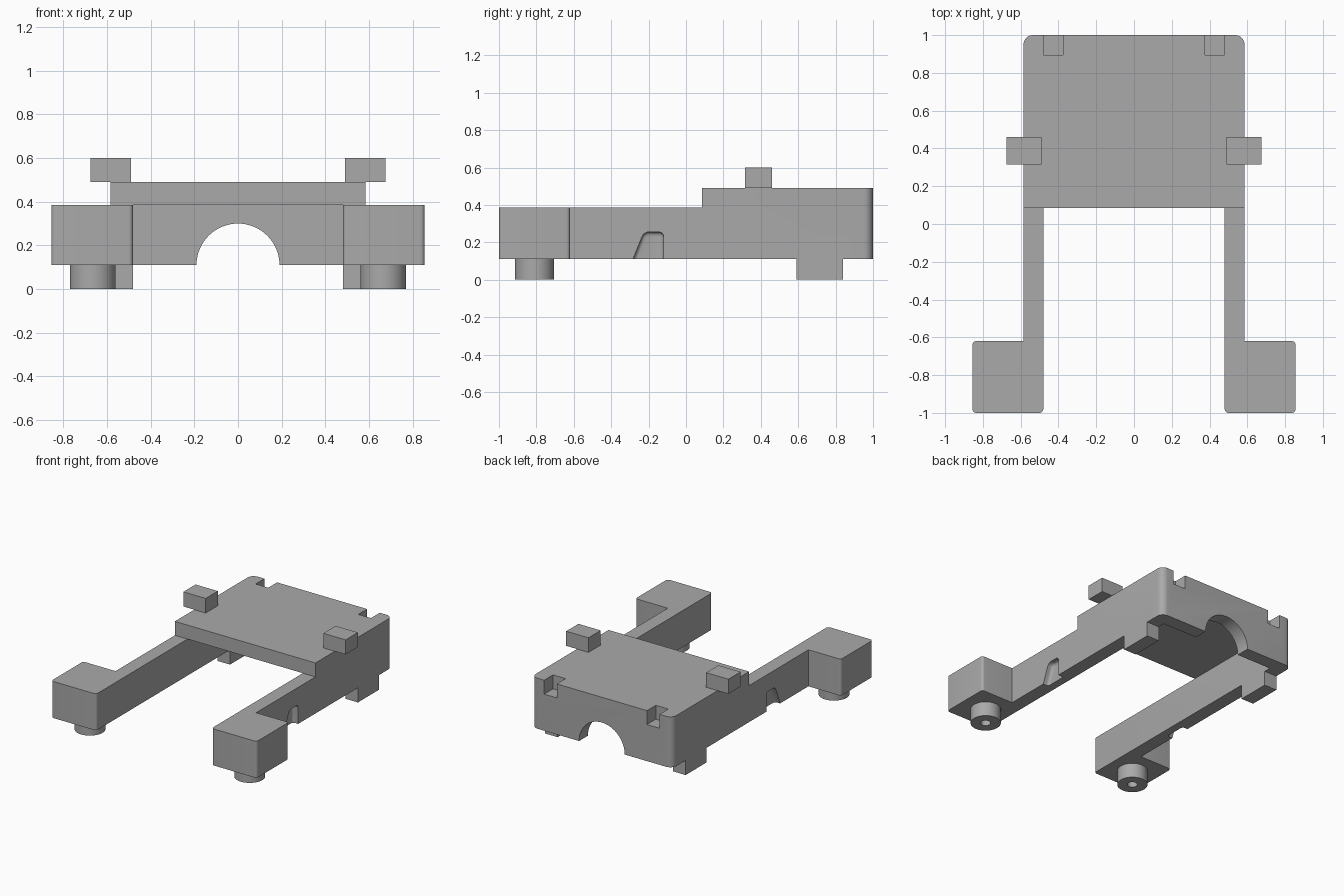
import bpy
import bmesh
from mathutils import Vector

cube = bpy.data.objects.get("Cube")
if cube:
    bpy.data.objects.remove(cube, do_unlink=True)

grey = bpy.data.materials.new("plain_grey")
grey.use_nodes = True
COLOUR = (0.4, 0.4, 0.4, 1)
grey.diffuse_color = COLOUR
grey.node_tree.nodes["Principled BSDF"].inputs["Base Color"].default_value = COLOUR

# Shared levels and plan lines
UNDER, DECK, TOP = 0.11, 0.385, 0.49
INNER, OUTER, REAR = 0.48, 0.585, 0.895


def finish(name, bm):
    bmesh.ops.recalc_face_normals(bm, faces=bm.faces)
    mesh = bpy.data.meshes.new(name)
    bm.to_mesh(mesh)
    bm.free()
    mesh.materials.append(grey)
    obj = bpy.data.objects.new(name, mesh)
    bpy.context.collection.objects.link(obj)
    return obj


def prism(name, outline, lo, hi, axis="z", fillet=0):
    """Extrude an outline of (u, v) or (u, v, corner radius) along an axis."""
    place = {"x": lambda u, v, w: (w, u, v),
             "y": lambda u, v, w: (u, w, v),
             "z": lambda u, v, w: (u, v, w)}[axis]
    bm = bmesh.new()
    low = [bm.verts.new(place(p[0], p[1], lo)) for p in outline]
    high = [bm.verts.new(place(p[0], p[1], hi)) for p in outline]
    bm.faces.new(low)
    bm.faces.new(high)
    n = len(outline)
    for i in range(n):
        j = (i + 1) % n
        bm.faces.new((low[i], low[j], high[j], high[i]))
    bmesh.ops.recalc_face_normals(bm, faces=bm.faces)
    corners = {}
    for a, b, p in zip(low, high, outline):
        if len(p) > 2:
            corners.setdefault(p[2], []).append(bm.edges.get((a, b)))
    for radius, edges in corners.items():
        bmesh.ops.bevel(bm, geom=edges, offset=radius, segments=6,
                        profile=0.5, affect="EDGES")
    if fillet:
        # Round the rim of the end cap at lo
        level = Vector(place(0, 0, lo))
        k = "xyz".index(axis)
        rim = [e for e in bm.edges
               if all(abs(v.co[k] - level[k]) < 1e-5 for v in e.verts)]
        bmesh.ops.bevel(bm, geom=rim, offset=fillet, segments=4,
                        profile=0.5, affect="EDGES")
    return finish(name, bm)


def box(name, x, y, z):
    return prism(name, [(x[0], y[0]), (x[1], y[0]), (x[1], y[1]), (x[0], y[1])], *z)


def mirrored(half):
    return half + [(-p[0], *p[1:]) for p in reversed(half)]


def combine(target, other, operation):
    mod = target.modifiers.new("join", "BOOLEAN")
    mod.operation, mod.object, mod.solver = operation, other, "EXACT"
    bpy.context.view_layer.objects.active = target
    bpy.ops.object.modifier_apply(modifier=mod.name)
    bpy.data.objects.remove(other, do_unlink=True)


def smooth(obj):
    bpy.ops.object.select_all(action="DESELECT")
    obj.select_set(True)
    bpy.context.view_layer.objects.active = obj
    bpy.ops.object.shade_smooth_by_angle(angle=0.6)


# Frame: rear wall, two long arms and the front pads in one outline
frame = prism("frame", mirrored([
    (INNER, REAR), (INNER, -1, 0.021), (0.855, -1, 0.02), (0.855, -0.62, 0.02),
    (OUTER, -0.62), (OUTER, 1, 0.05)]), UNDER, DECK)

# Raised deck with two notches in its rear edge
deck = prism("deck", mirrored([
    (OUTER, 0.085), (OUTER, 1, 0.05), (INNER, 1), (INNER, REAR),
    (0.375, REAR), (0.375, 1)]), DECK, TOP)
combine(frame, deck, "UNION")

# Half-round opening through the rear wall
bm = bmesh.new()
bmesh.ops.create_cone(bm, cap_ends=True, segments=64, radius1=0.19, radius2=0.19, depth=0.3)
for v in bm.verts:
    v.co = (v.co.x, v.co.z + 0.95, v.co.y + UNDER)
combine(frame, finish("arch_cutter", bm), "DIFFERENCE")

for side, label in ((1, "left"), (-1, "right")):
    # Rear foot under the arm
    xs = sorted((side * INNER, side * OUTER))
    combine(frame, box("rear_foot", xs, (0.59, 0.84), (0, UNDER)), "UNION")

    # Tapered recess in the outer face of the arm
    slot = [(-0.303, 0.06), (-0.225, 0.255, 0.025), (-0.12, 0.255, 0.025), (-0.12, 0.06)]
    cutter = prism("slot_cutter", slot, side * 0.54, side * 0.7, "x", fillet=0.02)
    combine(frame, cutter, "DIFFERENCE")

    # Block standing on the deck edge
    xs = sorted((side * 0.49, side * 0.675))
    box(label + "_top_block", xs, (0.315, 0.46), (TOP, 0.6))

    # Hollow round foot under the front pad
    bm = bmesh.new()
    ring = [bm.verts.new((r, 0, z)) for r, z in
            ((0.035, UNDER), (0.035, 0), (0.105, 0), (0.105, UNDER))]
    edges = [bm.edges.new(pair) for pair in zip(ring, ring[1:])]
    bmesh.ops.spin(bm, geom=ring + edges, cent=(0, 0, 0), axis=(0, 0, 1),
                   angle=6.283185, steps=48)
    bmesh.ops.remove_doubles(bm, verts=bm.verts, dist=1e-4)
    bmesh.ops.translate(bm, verts=bm.verts, vec=(side * 0.665, -0.81, 0))
    smooth(finish(label + "_front_foot", bm))

# Merge flush faces left by the joins
bm = bmesh.new()
bm.from_mesh(frame.data)
bmesh.ops.remove_doubles(bm, verts=bm.verts, dist=1e-4)
bmesh.ops.dissolve_limit(bm, angle_limit=0.01, verts=bm.verts, edges=bm.edges)
bm.to_mesh(frame.data)
bm.free()
smooth(frame)
